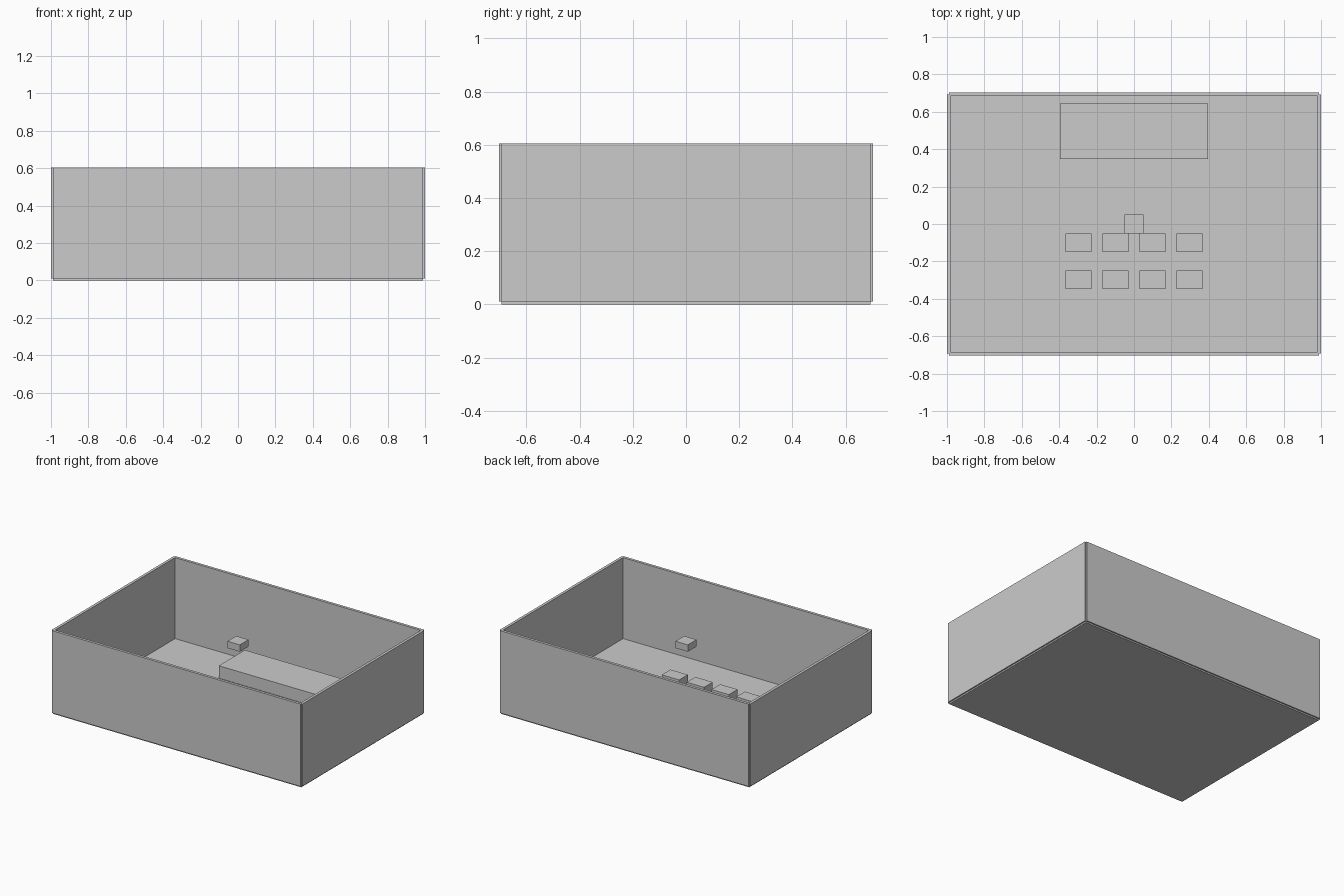
import bpy

if "Cube" in bpy.data.objects:
    bpy.data.objects.remove(bpy.data.objects["Cube"])


def box(name, x, y, z, sx, sy, sz):
    """Box from its centre and full dimensions."""
    bpy.ops.mesh.primitive_cube_add(size=1, location=(x, y, z))
    ob = bpy.context.object
    ob.name = name
    ob.scale = (sx, sy, sz)
    bpy.ops.object.transform_apply(location=False, rotation=False, scale=True)
    return ob


X, Y, T = 0.99, 0.693, 0.0198      # wall centre lines and thickness
BASE, TOP = 0.0099, 0.604
MID, HEIGHT = (BASE + TOP) / 2, TOP - BASE

# room shell: walls straddle the floor edges, leaving notched corners
box("floor", 0, 0, T / 2, 2 * X, 2 * Y, T)
for side, label in ((-1, "front"), (1, "back")):
    box(label + "_wall", 0, side * Y, MID, 2 * X, T, HEIGHT)
for side, label in ((-1, "left"), (1, "right")):
    box(label + "_wall", side * X, 0, MID, T, 2 * Y, HEIGHT)

# raised platform near the back wall
box("stage", 0, 0.495, 0.0595, 0.792, 0.297, 0.099)

# two rows of four seats
for row in range(2):
    for col in range(4):
        box(f"seat_{row}_{col}", -0.297 + 0.198 * col, -0.099 - 0.198 * row,
            0.0495, 0.139, 0.099, 0.0792)

# small box hanging above the middle of the room
box("overhead_unit", 0, 0, 0.505, 0.099, 0.099, 0.0495)
